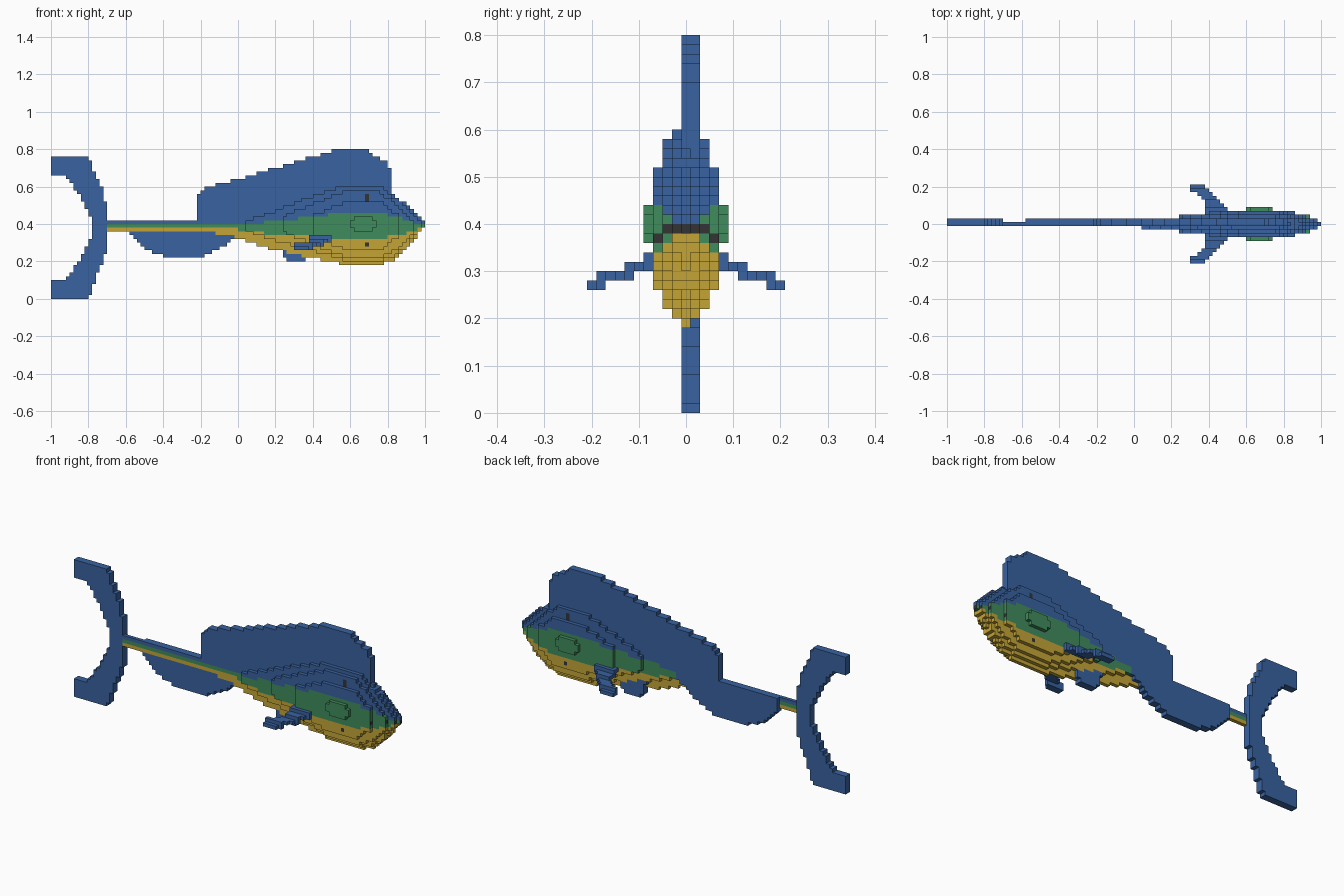
import bpy, bmesh
from mathutils import Vector

S = 0.02  # block size
cube = bpy.data.objects.get("Cube")
if cube:
    bpy.data.objects.remove(cube, do_unlink=True)


def material(name, rgb):
    m = bpy.data.materials.new(name)
    m.use_nodes = True
    m.diffuse_color = (*rgb, 1)
    m.node_tree.nodes["Principled BSDF"].inputs["Base Color"].default_value = (*rgb, 1)
    return m


BLUE, GREEN, YELLOW, DARK = range(4)
MATS = [material("fin blue", (0.04, 0.122, 0.35)),
        material("flank green", (0.051, 0.262, 0.107)),
        material("belly yellow", (0.55, 0.375, 0.037)),
        material("dark grey", (0.033, 0.033, 0.033))]


def inside(poly, x, z):
    hit = False
    for (x1, z1), (x2, z2) in zip(poly, poly[1:] + poly[:1]):
        if (z1 > z) != (z2 > z) and x < x1 + (z - z1) * (x2 - x1) / (z2 - z1):
            hit = not hit
    return hit


def ramp(points, x):
    for (x1, z1), (x2, z2) in zip(points, points[1:]):
        if x <= x2:
            return z1 + (z2 - z1) * max(0, x - x1) / (x2 - x1)
    return points[-1][1]


def centre(i, k):
    return -1 + (i + 0.5) * S, (k + 0.5) * S


cells = {}  # (i, j, k) -> part name


def fill(part, poly, layers):
    for i in range(100):
        for k in range(40):
            if inside(poly, *centre(i, k)):
                for j in layers:
                    cells.setdefault((i, j, k), part)


# Body: stacked side outlines, each one block thick
fill("body", [(-.70, .42), (.04, .42), (.24, .49), (.54, .60), (.76, .60), (.92, .49), (1, .41),
              (1, .38), (.96, .34), (.90, .26), (.82, .20), (.76, .18), (.58, .18), (.40, .22),
              (.20, .26), (.06, .30), (-.04, .34), (-.20, .36), (-.70, .36)], [0])
fill("body", [(.04, .41), (.24, .49), (.54, .60), (.76, .60), (.91, .49), (.98, .41), (.98, .38),
              (.90, .27), (.82, .22), (.75, .20), (.60, .20), (.42, .25), (.20, .31),
              (.04, .36)], [-1, 1])
fill("body", [(.24, .44), (.38, .50), (.58, .58), (.75, .58), (.88, .48), (.94, .42), (.94, .36),
              (.87, .28), (.76, .22), (.60, .22), (.44, .27), (.24, .36)], [-2, 2])
fill("body", [(.40, .45), (.58, .52), (.76, .52), (.87, .44), (.87, .34), (.76, .26), (.60, .26),
              (.48, .30), (.40, .34)], [-3, 3])
fill("body", [(.60, .42), (.64, .44), (.72, .44), (.74, .42), (.74, .38), (.72, .36), (.64, .36),
              (.60, .38)], [-4, 4])

# Vertical fins: two blocks thick
FIN = [0, 1]
fill("dorsal_fin", [(-.22, .38), (-.22, .54), (-.16, .60), (0, .64), (.20, .70), (.40, .76),
                    (.54, .80), (.68, .80), (.74, .76), (.80, .73), (.82, .66), (.82, .48),
                    (.10, .38)], FIN)
fill("anal_fin", [(-.58, .42), (-.58, .34), (-.52, .28), (-.44, .24), (-.36, .22), (-.20, .22),
                  (-.13, .25), (-.06, .29), (-.02, .34), (.06, .36), (.06, .42)], FIN)
fill("pelvic_fin", [(.22, .30), (.26, .20), (.36, .20), (.38, .22), (.40, .30)], FIN)
fill("tail_fin", [(-1, .76), (-.80, .76), (-.77, .68), (-.73, .60), (-.70, .48), (-.70, .28),
                  (-.73, .18), (-.77, .08), (-.80, 0), (-1, 0), (-1, .10), (-.92, .11),
                  (-.85, .20), (-.78, .34), (-.78, .42), (-.85, .56), (-.92, .66),
                  (-1, .66)], FIN)

# Paired side fins: swept rows stepping down and outward
plan = [(.50, .06), (.50, .08), (.37, .21), (.30, .21), (.30, .18), (.38, .13), (.38, .06)]
levels = {13: range(9, 11), 14: range(6, 10), 15: range(4, 7), 16: range(3, 5)}
for k, span in levels.items():
    for j in span:
        for i in range(100):
            if inside(plan, centre(i, 0)[0], j * S):
                cells.setdefault((i, j, k), "left_fin")
                cells.setdefault((i, -j, k), "right_fin")

# Colour bands along the body
green_top = [(-.7, .40), (.04, .40), (.24, .42), (.56, .46), (.74, .46), (.86, .44), (.94, .41), (1, .40)]
green_low = [(-.7, .38), (-.06, .38), (.04, .36), (.20, .345), (.56, .32), (.68, .31), (.76, .32),
             (.86, .34), (.94, .36), (1, .38)]


def colour(part, cell, normal):
    i, j, k = cell
    if part != "body":
        return BLUE
    x, z = centre(i, k)
    # Mouth on forward faces, thin marks on side faces
    if normal.x > 0 and x > .8 and ((k == 19 and abs(j) < 3) or (k == 18 and abs(j) == 3)):
        return DARK
    if normal.y and i == 84 and abs(j) > 1 and k in (14, 26, 27):
        return DARK
    if z > ramp(green_top, x):
        return BLUE
    return GREEN if z > ramp(green_low, x) else YELLOW


# Turn the exposed block sides of each part into a mesh
def build(part):
    bm = bmesh.new()
    verts = {}

    def vert(p):
        key = tuple(round(c * 2) for c in p)
        if key not in verts:
            verts[key] = bm.verts.new((-1 + (p.x + .5) * S, p.y * S, (p.z + .5) * S))
        return verts[key]

    for cell, owner in cells.items():
        if owner != part:
            continue
        for axis in range(3):
            for sign in (-1, 1):
                n, u, v = Vector((0, 0, 0)), Vector((0, 0, 0)), Vector((0, 0, 0))
                n[axis], u[(axis + 1) % 3], v[(axis + 2) % 3] = sign, sign, 1
                if tuple(c + int(d) for c, d in zip(cell, n)) in cells:
                    continue
                mid = Vector(cell) + n / 2
                corners = [mid + (a * u + b * v) / 2 for a, b in ((-1, -1), (1, -1), (1, 1), (-1, 1))]
                face = bm.faces.new([vert(p) for p in corners])
                face.material_index = colour(part, cell, n)
    mesh = bpy.data.meshes.new(part)
    bm.to_mesh(mesh)
    bm.free()
    for m in MATS if part == "body" else MATS[:1]:
        mesh.materials.append(m)
    bpy.context.collection.objects.link(bpy.data.objects.new(part, mesh))


for name in sorted(set(cells.values())):
    build(name)
